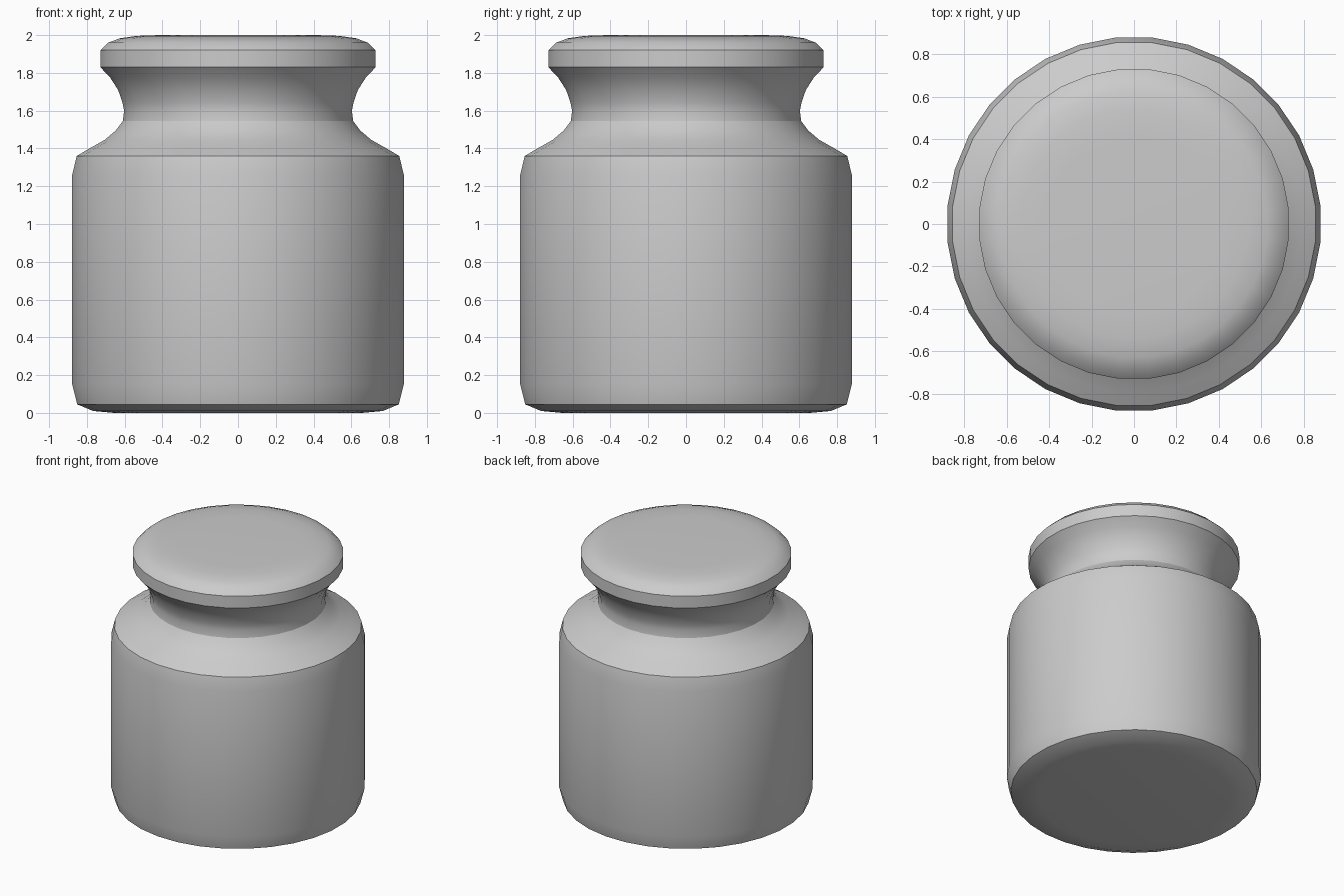
import bpy, bmesh, math

SIDES = 32

default_cube = bpy.data.objects.get("Cube")
if default_cube:
    bpy.data.objects.remove(default_cube, do_unlink=True)

grey = bpy.data.materials.new("plain_grey")
grey.use_nodes = True
grey.diffuse_color = (0.6, 0.6, 0.6, 1)
grey.node_tree.nodes["Principled BSDF"].inputs["Base Color"].default_value = (0.6, 0.6, 0.6, 1)


def lathe(name, profile):
    """Spin (radius, height) pairs around z; a zero radius closes the end."""
    bm = bmesh.new()
    rings = []
    for r, z in profile:
        if r == 0:
            rings.append([bm.verts.new((0, 0, z))] * SIDES)
            continue
        angles = [2 * math.pi * (i + 0.5) / SIDES for i in range(SIDES)]
        rings.append([bm.verts.new((r * math.cos(a), r * math.sin(a), z)) for a in angles])
    for low, high in zip(rings, rings[1:]):
        for i in range(SIDES):
            j = (i + 1) % SIDES
            corners = dict.fromkeys((low[i], low[j], high[j], high[i]))
            bm.faces.new(list(corners))
    bmesh.ops.recalc_face_normals(bm, faces=bm.faces)
    mesh = bpy.data.meshes.new(name)
    bm.to_mesh(mesh)
    bm.free()
    mesh.materials.append(grey)
    obj = bpy.data.objects.new(name, mesh)
    bpy.context.collection.objects.link(obj)
    bpy.ops.object.select_all(action="DESELECT")
    obj.select_set(True)
    bpy.context.view_layer.objects.active = obj
    bpy.ops.object.shade_smooth_by_angle(angle=math.radians(32))
    return obj


# Jar: flat base, straight wall, sloping shoulder up to the neck
lathe("jar_body", [
    (0, 0), (0.66, 0), (0.77, 0.01), (0.855, 0.045), (0.882, 0.15),
    (0.882, 0.7), (0.882, 1.26), (0.858, 1.36), (0.79, 1.4),
    (0.71, 1.445), (0.65, 1.495), (0.613, 1.545),
])

# Stopper: waisted neck flaring into a thick, softly rounded rim
lathe("stopper", [
    (0.613, 1.545), (0.606, 1.6), (0.615, 1.645), (0.638, 1.71),
    (0.68, 1.775), (0.732, 1.83), (0.732, 1.92), (0.69, 1.96),
    (0.63, 1.983), (0.54, 1.996), (0.42, 2.0), (0, 2.0),
])
